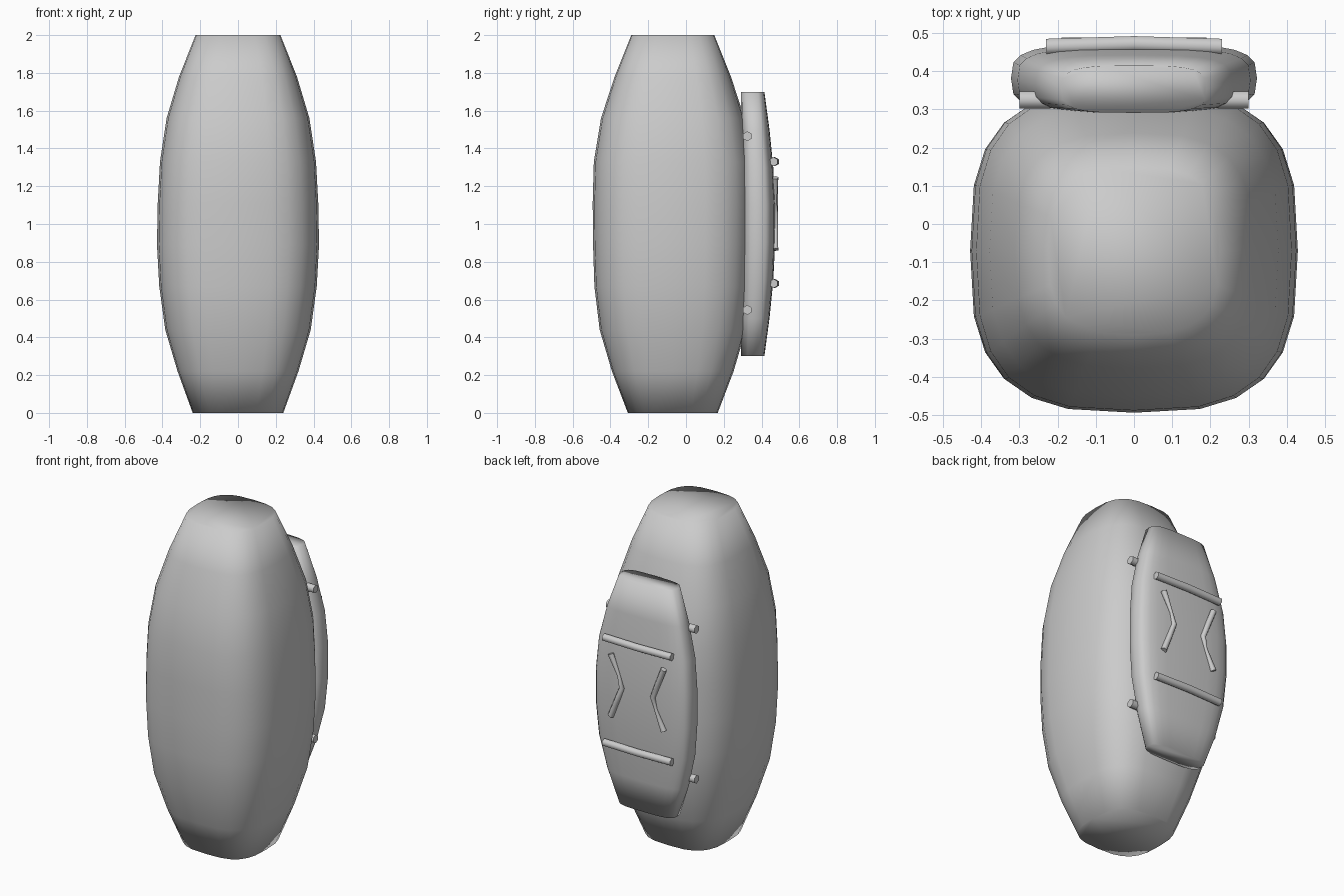
import bpy, bmesh
from math import cos, sin, pi, copysign
from mathutils import Vector

if "Cube" in bpy.data.objects:
    bpy.data.objects.remove(bpy.data.objects["Cube"])


def finish(name, bm, smooth=True):
    bmesh.ops.recalc_face_normals(bm, faces=bm.faces)
    mesh = bpy.data.meshes.new(name)
    bm.to_mesh(mesh)
    bm.free()
    for p in mesh.polygons:
        p.use_smooth = smooth
    obj = bpy.data.objects.new(name, mesh)
    bpy.context.collection.objects.link(obj)
    return obj


def skin(name, loops):
    """Bridge a stack of equal-length loops and cap both ends."""
    bm = bmesh.new()
    rings = [[bm.verts.new(co) for co in loop] for loop in loops]
    n = len(rings[0])
    for a, b in zip(rings, rings[1:]):
        for i in range(n):
            j = (i + 1) % n
            bm.faces.new((a[i], a[j], b[j], b[i]))
    bm.faces.new(rings[0][::-1])
    bm.faces.new(rings[-1])
    return finish(name, bm)


def superellipse(z, cy, rx, ry, n, sides=24):
    def p(v):
        return copysign(abs(v) ** (2 / n), v)
    return [(rx * p(cos(2 * pi * i / sides)), cy + ry * p(sin(2 * pi * i / sides)), z)
            for i in range(sides)]


def tube(name, points, radii, sides=6):
    pts = [Vector(p) for p in points]
    loops = []
    for i, p in enumerate(pts):
        t = (pts[min(i + 1, len(pts) - 1)] - pts[max(i - 1, 0)]).normalized()
        u = t.cross(Vector((0, 1, 0))).normalized()
        v = t.cross(u)
        loops.append([p + radii[i] * (u * cos(2 * pi * k / sides) + v * sin(2 * pi * k / sides))
                      for k in range(sides)])
    obj = skin(name, loops)
    # flat end caps
    obj.data.polygons[-1].use_smooth = False
    obj.data.polygons[-2].use_smooth = False
    return obj


# Barrel-shaped body: (z, half width, half depth)
body = [(0, .24, .238), (.22, .32, .322), (.44, .385, .387), (.67, .417, .415),
        (.89, .429, .422), (1.11, .425, .424), (1.33, .413, .418),
        (1.56, .378, .38), (1.78, .312, .308), (2, .225, .22)]
skin("body", [superellipse(z, -.07, rx, ry, 3) for z, rx, ry in body])

# Backpack: (height from middle, half width, rear y), mirrored in z
half = [(.1, .322, .472), (.3, .305, .462), (.5, .258, .442), (.7, .19, .415)]
pack = [(1 - h, w, y) for h, w, y in reversed(half)] + [(1 + h, w, y) for h, w, y in half]
skin("backpack", [superellipse(z, (y + .291) / 2, w, (y - .291) / 2, 3.5)
                  for z, w, y in pack])

# Horizontal straps on the rear face
for z, tag in ((.685, "lower"), (1.33, "upper")):
    tube(f"{tag}_strap", [(-.23, .464, z), (0, .471, z), (.23, .464, z)], [.024] * 3)

# Short side pegs
for z, tag in ((.545, "lower"), (1.465, "upper")):
    for s, side in ((1, "right"), (-1, "left")):
        tube(f"{tag}_{side}_peg", [(s * .22, .325, z), (s * .30, .325, z)], [.026] * 2)

# Bent cords between the straps, each pinched near the bend on one limb
for s, side in ((1, "right"), (-1, "left")):
    radii = [.019, .018, .017, .010, .019]
    pts = [(.18, -.19), (.14, -.09), (.105, .0), (.125, .07), (.18, .19)]
    tube(f"{side}_cord",
         [(s * x, .472, 1.055 + s * h) for x, h in pts], radii)
